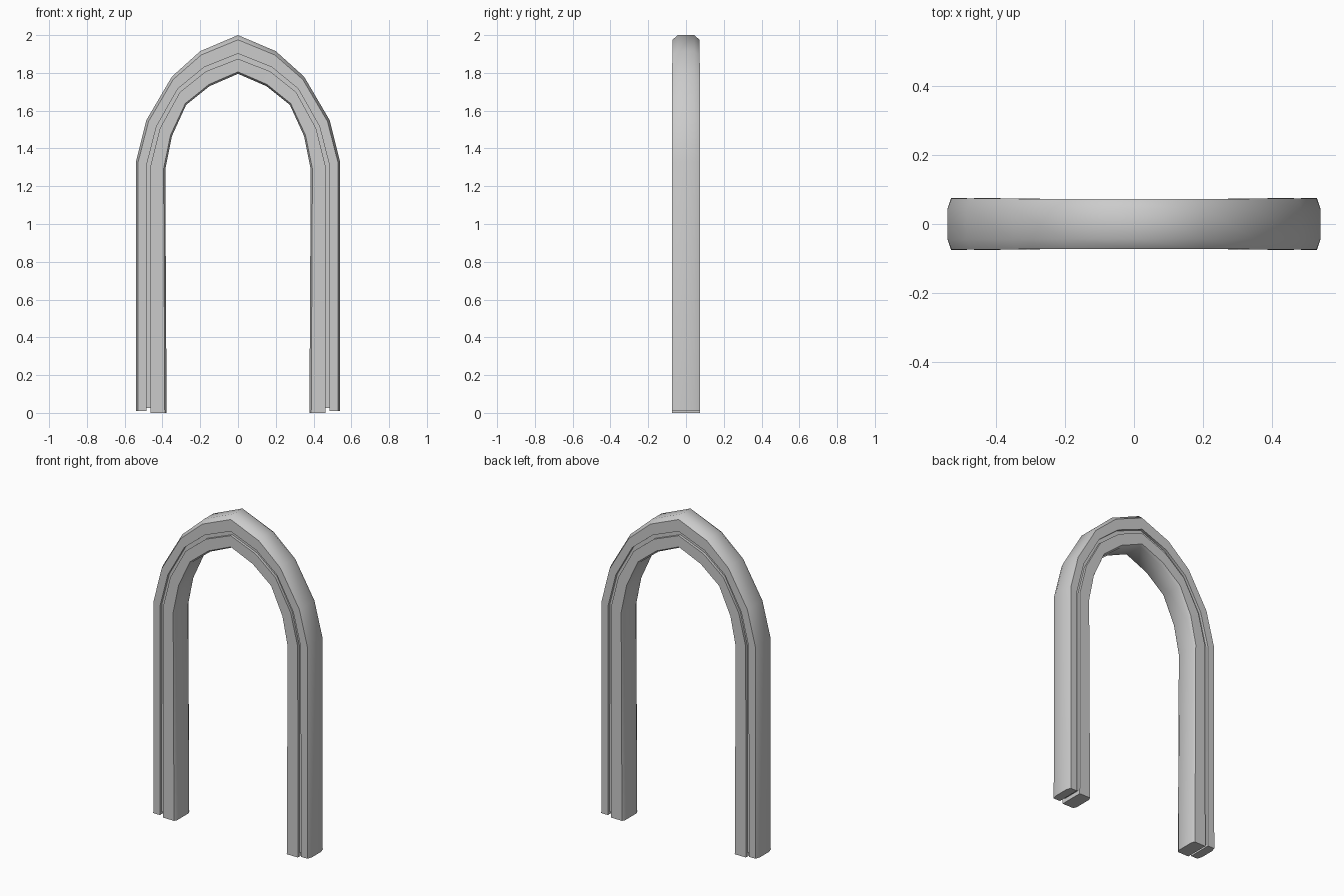
import bpy, bmesh
from mathutils import Vector

cube = bpy.data.objects.get("Cube")
if cube:
    bpy.data.objects.remove(cube, do_unlink=True)

stone = bpy.data.materials.new("grey stone")
stone.use_nodes = True
grey = (0.6, 0.6, 0.6, 1)
stone.diffuse_color = grey
stone.node_tree.nodes["Principled BSDF"].inputs["Base Color"].default_value = grey

# Half outlines of the arch (x, z), from foot to apex
OUTER = [(.54, 0), (.54, 1.33), (.485, 1.55), (.35, 1.78), (.2, 1.915), (0, 2)]
INNER = [(.378, 0), (.385, 1.29), (.35, 1.465), (.275, 1.63), (.15, 1.73), (0, 1.795)]
LAST = len(OUTER) - 1

# Lines across the band: fraction from outer to inner outline (at foot, at apex)
OUTER_EDGE = (0, 0)
OUTER_SHOULDER = (.06, .12)
GROOVE_OUTER = (.34, .48)
GROOVE_INNER = (.47, .61)
INNER_SHOULDER = (.94, .95)
INNER_EDGE = (1, 1)


def mix(a, b, t):
    return a + (b - a) * t


def sweep(name, half_section, foot):
    """Sweep a section, mirrored front to back, along the whole arch."""
    section = half_section + [(line, -y) for line, y in reversed(half_section)]
    bm = bmesh.new()
    rings = []
    stations = [(i, 1) for i in range(LAST + 1)]
    stations += [(i, -1) for i in reversed(range(LAST))]
    for i, side in stations:
        k = i / LAST
        ring = []
        for line, y in section:
            p = Vector(OUTER[i]).lerp(Vector(INNER[i]), mix(*line, k))
            z = foot if i == 0 else p.y
            ring.append(bm.verts.new((side * p.x, y * mix(1, .96, k), z)))
        rings.append(ring)
    n = len(section)
    for a, b in zip(rings, rings[1:]):
        for j in range(n):
            bm.faces.new((a[j], a[(j + 1) % n], b[(j + 1) % n], b[j]))
    bm.faces.new(rings[0])
    bm.faces.new(rings[-1])
    bmesh.ops.recalc_face_normals(bm, faces=bm.faces)
    mesh = bpy.data.meshes.new(name)
    bm.to_mesh(mesh)
    bm.free()
    mesh.materials.append(stone)
    obj = bpy.data.objects.new(name, mesh)
    bpy.context.collection.objects.link(obj)
    bpy.ops.object.select_all(action='DESELECT')
    obj.select_set(True)
    bpy.context.view_layer.objects.active = obj
    bpy.ops.object.shade_smooth_by_angle(angle=.87)


DEPTH = .075
# Outer moulding with a chamfered rim
sweep("outer_arch", [(OUTER_EDGE, .045), (OUTER_SHOULDER, DEPTH), (GROOVE_OUTER, DEPTH)], .01)
# Inner moulding
sweep("inner_arch", [(GROOVE_INNER, DEPTH), (INNER_SHOULDER, DEPTH), (INNER_EDGE, .058)], 0)
# Recessed web at the bottom of the groove
sweep("groove_web", [(GROOVE_OUTER, .058), (GROOVE_INNER, .058)], .025)
